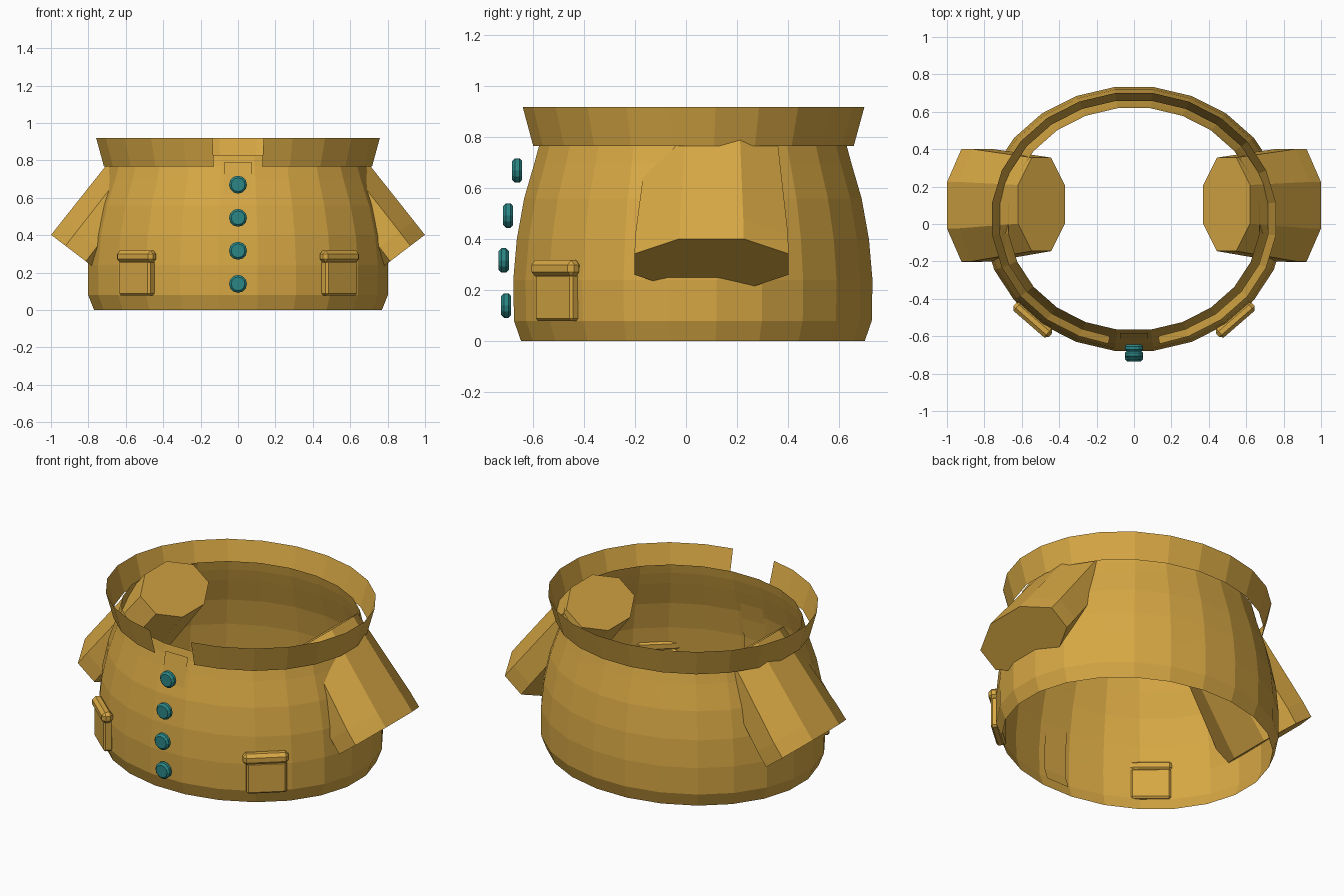
import bpy, bmesh, math
from mathutils import Vector, Matrix

if "Cube" in bpy.data.objects:
    bpy.data.objects.remove(bpy.data.objects["Cube"])


def material(name, rgb):
    m = bpy.data.materials.new(name)
    m.diffuse_color = (*rgb, 1)
    m.use_nodes = True
    m.node_tree.nodes["Principled BSDF"].inputs["Base Color"].default_value = m.diffuse_color
    return m


GOLD = material("mustard cloth", (0.68, 0.39, 0.058))
TEAL = material("teal button", (0.024, 0.24, 0.24))
CY = 0.027  # centre line of the garment in y


def finish(name, bm, mat):
    me = bpy.data.meshes.new(name)
    bm.to_mesh(me)
    bm.free()
    me.materials.append(mat)
    ob = bpy.data.objects.new(name, me)
    bpy.context.collection.objects.link(ob)
    return ob


def loft(bm, rings, closed=True):
    """Join rows of points with quads."""
    rows = [[bm.verts.new(p) for p in r] for r in rings]
    n = len(rows[0])
    for a, b in zip(rows, rows[1:]):
        for i in range(n if closed else n - 1):
            j = (i + 1) % n
            bm.faces.new((a[i], a[j], b[j], b[i]))
    return rows


def oval(rx, ry, z, angles):
    return [(rx * math.sin(a), CY - ry * math.cos(a), z) for a in angles]


# Body: open faceted shell, a flat facet at the front
steps = [math.radians(7.5 + 15 * i) for i in range(24)]
profile = [(0, .776, .680), (.08, .808, .708), (.24, .809, .711), (.40, .793, .697),
           (.56, .758, .668), (.70, .710, .627), (.77, .690, .608), (.825, .676, .597)]
bm = bmesh.new()
loft(bm, [oval(rx, ry, z, steps) for z, rx, ry in profile])
finish("jacket_body", bm, GOLD)

# Collar: flared band with a gap at the front
gap = math.radians(10.3)
arc = [gap] + steps[1:-1] + [2 * math.pi - gap]
bm = bmesh.new()
loft(bm, [oval(.723, .637, .767, arc), oval(.765, .679, .92, arc)], closed=False)
finish("collar", bm, GOLD)

# Placket: narrow strip that sinks behind the cloth lower down
bm = bmesh.new()
strip = [(.05, -.645), (.12, -.668), (.25, -.668), (.40, -.658), (.52, -.639), (.79, -.582)]
loft(bm, [[(-.075, y, z), (.075, y, z)] for z, y in strip], closed=False)
finish("placket", bm, GOLD)


# Sleeves: tapered eight-sided tubes running down and out
def sleeve(side):
    outer, inner = Vector((.868, .10, .302)), Vector((.495, .105, .785))
    across = Vector((.80, 0, .61)).normalized()
    k = 1 / math.cos(math.pi / 8)
    bm = bmesh.new()
    rings = []
    for t, hx, hy in ((0, .165, .302), (.155, .164, .300), (1, .157, .25)):
        c = outer.lerp(inner, t)
        ring = []
        for i in range(8):
            a = math.pi / 8 + i * math.pi / 4
            p = c + across * (hx * k * math.cos(a)) + Vector((0, hy * k * math.sin(a), 0))
            ring.append((side * p.x, p.y, p.z))
        rings.append(ring)
    rows = loft(bm, rings)
    bm.faces.new(rows[0])
    bm.faces.new(rows[-1])
    bmesh.ops.recalc_face_normals(bm, faces=bm.faces)
    return bm


def block(name, size, loc, turn, bevel):
    """Bevelled box turned about z."""
    bm = bmesh.new()
    bmesh.ops.create_cube(bm, size=1)
    bmesh.ops.scale(bm, vec=size, verts=bm.verts)
    bmesh.ops.bevel(bm, geom=bm.edges[:], offset=bevel, segments=1, affect='EDGES')
    bm.transform(Matrix.Translation(loc) @ Matrix.Rotation(turn, 4, 'Z'))
    finish(name, bm, GOLD)


for side, label in ((-1, "left"), (1, "right")):
    finish(label + "_sleeve", sleeve(side), GOLD)
    turn = side * math.radians(41)
    block(label + "_pocket", (.22, .052, .185), (side * .541, -.503, .171), turn, .010)
    block(label + "_pocket_flap", (.252, .062, .064), (side * .542, -.512, .286), turn, .018)

# Buttons: small bevelled discs down the front
for i, (y, z) in enumerate(((-.663, .67), (-.698, .493), (-.715, .317), (-.706, .14))):
    bm = bmesh.new()
    bmesh.ops.create_cone(bm, cap_ends=True, segments=12, radius1=.048, radius2=.048, depth=.040)
    rim = [e for e in bm.edges if any(len(f.verts) > 4 for f in e.link_faces)]
    bmesh.ops.bevel(bm, geom=rim, offset=.011, segments=1, affect='EDGES')
    bm.transform(Matrix.Translation((0, y, z)) @ Matrix.Rotation(math.pi / 2, 4, 'X'))
    finish("button_%d" % (i + 1), bm, TEAL)
